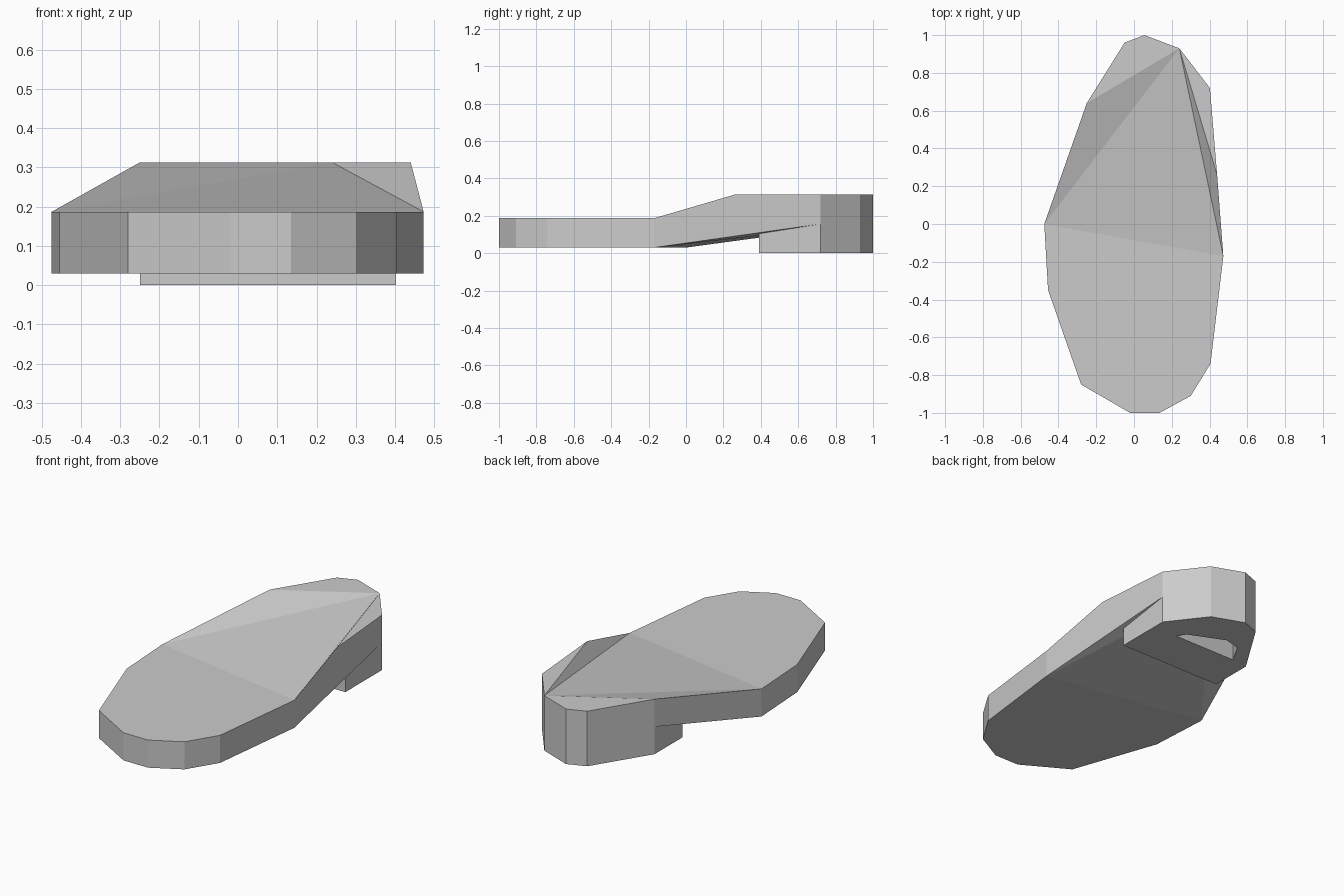
import bpy, bmesh

if "Cube" in bpy.data.objects:
    bpy.data.objects.remove(bpy.data.objects["Cube"])


def finish(name, bm):
    bmesh.ops.recalc_face_normals(bm, faces=bm.faces[:])
    mesh = bpy.data.meshes.new(name)
    bm.to_mesh(mesh)
    bm.free()
    obj = bpy.data.objects.new(name, mesh)
    bpy.context.collection.objects.link(obj)
    return obj


# Sole outline, anticlockwise; the flag marks the raised rear part
LOW, HIGH, THICK = 0.03, 0.156, 0.157
outline = [
    (0.473, -0.17, 0), (0.44, 0.26, 1), (0.402, 0.72, 1), (0.24, 0.93, 1),
    (0.055, 1.0, 1), (-0.05, 0.96, 1), (-0.25, 0.64, 1), (-0.475, 0.0, 0),
    (-0.455, -0.35, 0), (-0.28, -0.85, 0), (-0.02, -1.0, 0),
    (0.135, -1.0, 0), (0.30, -0.91, 0), (0.405, -0.74, 0),
]
# Upper and lower faces share the flat toe, but fold differently over the arch
toe = [7, 8, 9, 10, 11, 12, 13, 0]
top_faces = [toe, [0, 1, 3], [1, 2, 3], [0, 3, 7], [3, 6, 7], [3, 4, 5, 6]]
bottom_faces = [toe, [0, 1, 2], [0, 2, 3], [0, 3, 7], [3, 6, 7], [3, 4, 5, 6]]

bm = bmesh.new()
lower = [bm.verts.new((x, y, HIGH if h else LOW)) for x, y, h in outline]
upper = [bm.verts.new((v.co.x, v.co.y, v.co.z + THICK)) for v in lower]
for ring, faces in ((lower, bottom_faces), (upper, top_faces)):
    for f in faces:
        bm.faces.new([ring[i] for i in f])
n = len(outline)
for i in range(n):
    j = (i + 1) % n
    bm.faces.new((lower[i], lower[j], upper[j], upper[i]))
finish("sole", bm)

# Heel: the rear outline closed by a straight front, with a hollow inside
heel_outline = [(0.402, 0.39)] + [p[:2] for p in outline[2:7]] + [(-0.25, 0.39)]
hollow = [(0.25, 0.65), (0.215, 0.70), (0.01, 0.79), (-0.085, 0.765), (-0.15, 0.65)]
bm = bmesh.new()
edges = []
for loop in (heel_outline, hollow):
    vs = [bm.verts.new((x, y, 0)) for x, y in loop]
    edges += [bm.edges.new((vs[i - 1], vs[i])) for i in range(len(vs))]
bmesh.ops.triangle_fill(bm, edges=edges, use_beauty=True, normal=(0, 0, -1))
base = bm.faces[:]
res = bmesh.ops.extrude_face_region(bm, geom=base, use_keep_orig=True)
for v in res["geom"]:
    if isinstance(v, bmesh.types.BMVert):
        v.co.z = HIGH
finish("heel", bm)
